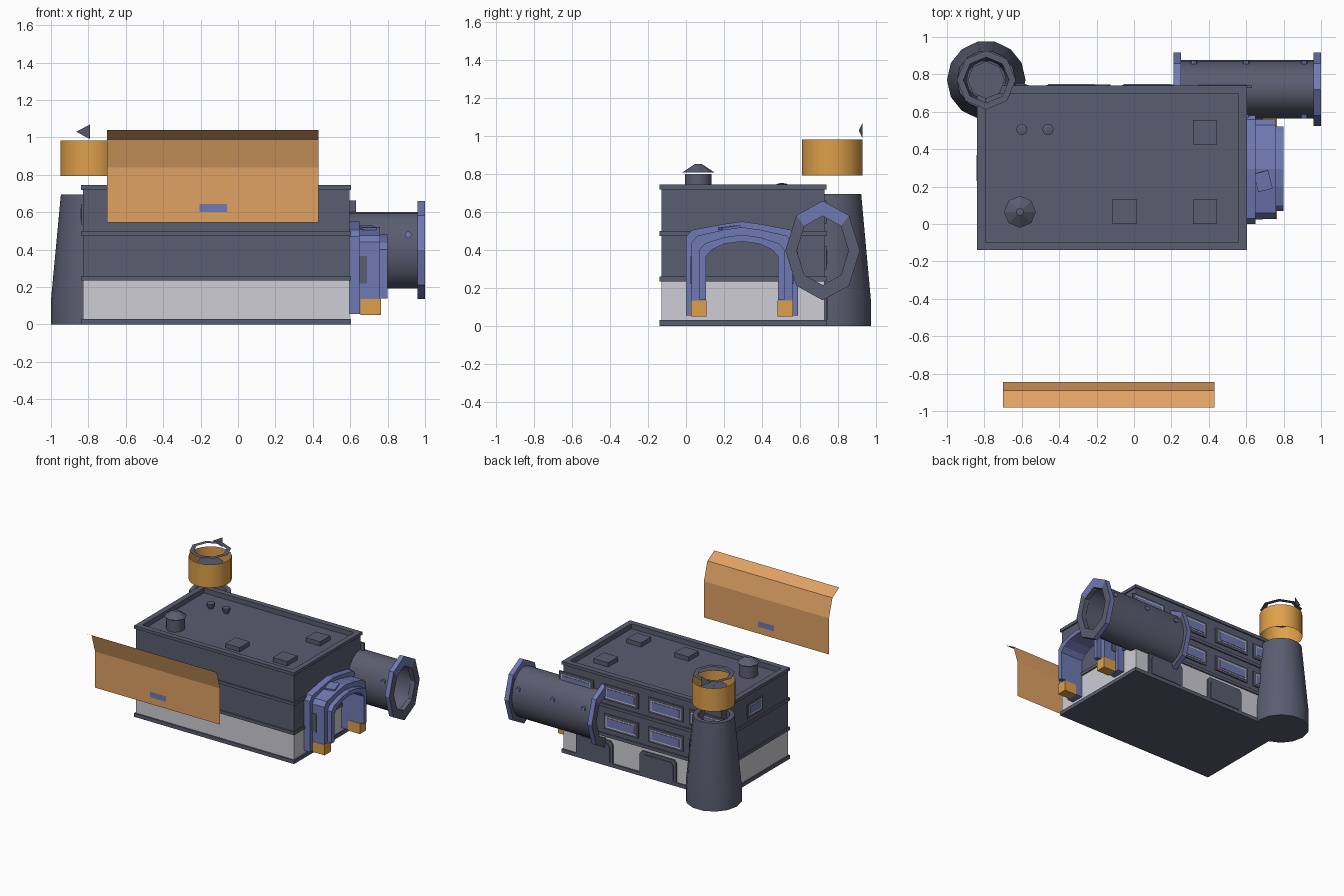
import bpy, bmesh, math
from math import cos, sin, pi

if "Cube" in bpy.data.objects:
    bpy.data.objects.remove(bpy.data.objects["Cube"])


def material(name, rgb):
    m = bpy.data.materials.new(name)
    m.diffuse_color = [(c / 255 / 12.92 if c < 11 else ((c / 255 + .055) / 1.055) ** 2.4) for c in rgb] + [1]
    m.use_nodes = True
    m.node_tree.nodes["Principled BSDF"].inputs["Base Color"].default_value = m.diffuse_color
    return m


SLATE = material("slate grey", (90, 93, 112))
WHITE = material("pale wall", (206, 205, 213))
BLUE = material("steel blue", (112, 122, 180))
AMBER = material("amber", (222, 160, 74))
TAN = material("sign orange", (224, 162, 100))


def add(name, bm, mats, smooth=False, fix=True):
    if fix:
        bmesh.ops.recalc_face_normals(bm, faces=bm.faces)
    me = bpy.data.meshes.new(name)
    bm.to_mesh(me)
    bm.free()
    for m in mats:
        me.materials.append(m)
    ob = bpy.data.objects.new(name, me)
    bpy.context.collection.objects.link(ob)
    if smooth:
        bpy.ops.object.select_all(action='DESELECT')
        ob.select_set(True)
        bpy.context.view_layer.objects.active = ob
        bpy.ops.object.shade_smooth_by_angle(angle=math.radians(40))
    return ob


def loft(rings, ring_closed=True, loop=False, caps=True):
    """Join rings of points with quads; optionally close the last to the first."""
    bm = bmesh.new()
    vs = [[bm.verts.new(p) for p in r] for r in rings]
    n = len(vs[0])
    for i in range(len(vs) if loop else len(vs) - 1):
        a, b = vs[i], vs[(i + 1) % len(vs)]
        for j in range(n if ring_closed else n - 1):
            k = (j + 1) % n
            bm.faces.new((a[j], a[k], b[k], b[j]))
    if caps and not loop:
        bm.faces.new(vs[0])
        bm.faces.new(vs[-1])
    return bm


def lathe(profile, n, loc, axis='z', sy=1, phase=0, **kw):
    """Revolve (radius, height) pairs round an axis with n sides."""
    rings = []
    for r, h in profile:
        ring = []
        for i in range(n):
            a = 2 * pi * i / n + phase
            u, v = r * cos(a) * sy, r * sin(a)
            p = {'z': (u, v, h), 'x': (h, u, v), 'y': (u, h, v)}[axis]
            ring.append([p[k] + loc[k] for k in range(3)])
        rings.append(ring)
    return loft(rings, **kw)


def box(name, x0, x1, y0, y1, z0, z1, mat):
    rings = [[(x0, y0, z), (x1, y0, z), (x1, y1, z), (x0, y1, z)] for z in (z0, z1)]
    return add(name, loft(rings), [mat])


# Main building: one stepped profile of (outset, height) with trims and recessed roof
T = .01
prof = [(T, 0), (T, .03), (0, .03), (0, .235), (T, .235), (T, .26), (0, .26), (0, .475), (T, .475),
        (T, .5), (0, .5), (0, .72), (T, .72), (T, .745), (-.035, .745), (-.035, .705)]
rings = [[(-.83 - d, -.13 - d, z), (.595 + d, -.13 - d, z), (.595 + d, .73 + d, z), (-.83 - d, .73 + d, z)]
         for d, z in prof]
bm = loft(rings)
for f in bm.faces:
    f.normal_update()
    if .1 < f.calc_center_median().z < .2:
        f.material_index = 1
add("building", bm, [SLATE, WHITE])

# Back windows: frame, pale border and blue pane
for row, z in enumerate((.36, .60)):
    for col, x in enumerate((.475, .07, -.335, -.70)):
        for part, w, h, d, m in (("frame", .155, .062, .010, SLATE), ("border", .135, .044, .014, WHITE),
                                 ("pane", .125, .034, .018, BLUE)):
            box(f"back_window_{part}_{row}_{col}", x - w, x + w, .728, .73 + d, z - h, z + h, m)
for part, w, h, d, m in (("frame", .10, .055, .006, SLATE), ("border", .08, .04, .009, WHITE),
                         ("pane", .07, .03, .012, BLUE)):
    box(f"side_window_{part}", -.83 - d, -.828, .3 - w, .3 + w, .59 - h, .59 + h, m)

# Back doors with chamfered tops and a raised panel
for i, x in enumerate((.31, -.265)):
    for part, w, top, d in (("frame", .165, .21, .010), ("panel", .14, .185, .016)):
        ring = [(-w, .03), (w, .03), (w, top - .025), (w - .02, top), (-w + .02, top), (-w, top - .025)]
        add(f"back_door_{part}_{i}", loft([[(x + a, y, b) for a, b in ring] for y in (.728, .73 + d)]), [SLATE])

# Roof hatches, small vents and capped chimney
for i, (x, y) in enumerate(((-.05, .065), (.38, .065), (.38, .49))):
    box(f"roof_hatch_{i}", x - .065, x + .065, y - .065, y + .065, .70, .74, SLATE)
for i, x in enumerate((-.60, -.46)):
    add(f"roof_vent_{i}", lathe([(.02, .70), (.02, .725), (.03, .725), (.03, .748), (.012, .752)], 10,
                                (x, .505, 0)), [SLATE])
add("roof_chimney", lathe([(.07, .70), (.07, .80)], 12, (-.61, .065, 0)), [SLATE], True)
add("roof_chimney_cap", lathe([(.085, .808), (.02, .852)], 8, (-.61, .065, 0)), [SLATE])

# Tapered corner tower with hollow top
TX, TY = -.79, .77
add("corner_tower", lathe([(.21, 0), (.21, .13), (.157, .695), (.12, .695), (.105, .45)], 14, (TX, TY, 0)),
    [SLATE], True)
# Floating band, disc, ring and arrow head above the tower
add("floating_band", lathe([(.16, .793), (.16, .983)], 20, (TX, TY, 0), caps=False), [AMBER], True, False)
add("floating_disc", lathe([(.10, .93), (.001, .93)], 8, (TX, TY, 0), caps=False), [SLATE], False, False)
add("floating_ring", lathe([(.158, 1.03), (.122, 1.03)], 8, (TX, TY, 0), caps=False), [SLATE], False, False)
bm = bmesh.new()
bm.faces.new([bm.verts.new(p) for p in ((TX, .93, .99), (TX, .93, 1.07), (TX - .075, .91, 1.03))])
add("ring_arrow_head", bm, [SLATE], False, False)

# Floating sign sheet: leans forward at the top, with a blue badge cell
xs = (-.70, -.205, -.06, .43)
yz = ((-.845, .545), (-.845, .60), (-.845, .645), (-.845, .84), (-.89, .99), (-.98, 1.04))
bm = loft([[(x, y, z) for x in xs] for y, z in yz], ring_closed=False, caps=False)
for f in bm.faces:
    c = f.calc_center_median()
    f.material_index = int(-.2 < c.x < -.06 and .6 < c.z < .645)
add("sign_sheet", bm, [TAN, BLUE], False, False)

# Oval pipe with eight-sided flanges and bolts
PIPE, SQ = (0, .72, .397), .75
add("pipe", lathe([(.205, .22), (.205, .98), (.185, .98), (.185, .22)], 20, PIPE, 'x', .76, loop=True),
    [SLATE], True)
for name, x0, x1 in (("inner_flange", .21, .25), ("outer_flange", .96, 1.0)):
    bm = lathe([(.262, x0), (.262, x1), (.182, x1), (.182, x0)], 8, PIPE, 'x', SQ, loop=True)
    bmesh.ops.recalc_face_normals(bm, faces=bm.faces)
    for f in bm.faces:
        c = f.calc_center_median()
        rim = math.hypot((c.y - .72) / SQ, c.z - .397) > .23
        f.material_index = int(rim or (c.z > .55 and abs(f.normal.x) > .5))
    add(name, bm, [SLATE, BLUE])
for side in (-1, 1):
    for i, x in enumerate((.91, .60, .32)):
        add(f"pipe_bolt_{side}_{i}", lathe([(.018, -.012), (.018, .012)], 8, (x, .72 + side * .143, .48), 'y'),
            [BLUE])


# Entrance arch on the right side, stepped outward
def arch_ring(d, x, foot):
    half = [(d, foot), (d, .47 - d), (.03 + d, .505 - d), (.2, .537 - d)]
    pts = half + [(.295, .55 - d)] + [(.59 - y, z) for y, z in reversed(half)]
    return [(x, y, z) for y, z in pts]


def arch(name, section, foot):
    bm = loft([arch_ring(d, x, foot) for d, x in section], ring_closed=False, loop=True)
    bmesh.ops.holes_fill(bm, edges=[e for e in bm.edges if e.is_boundary])
    add(name, bm, [BLUE])


arch("arch_base", [(0, .59), (0, .65), (.03, .65), (.03, .76), (.105, .76), (.105, .59)], .055)
arch("arch_front", [(.07, .755), (.07, .798), (.105, .798), (.105, .755)], .14)
for i, y in enumerate((.027, .482)):
    box(f"arch_foot_{i}", .655, .764, y, y + .081, .05, .125 + .01, AMBER)
for i, y in enumerate((.024, .558)):
    box(f"arch_side_panel_{i}", .65, .69, y, y + .008, .22, .365, SLATE)
# Tilted plate on top of the arch
ob = box("arch_top_plate", -.04, .04, -.05, .05, 0, .012, BLUE)
ob.location = (.69, .23, .512)
ob.rotation_euler = (.12, 0, .25)
